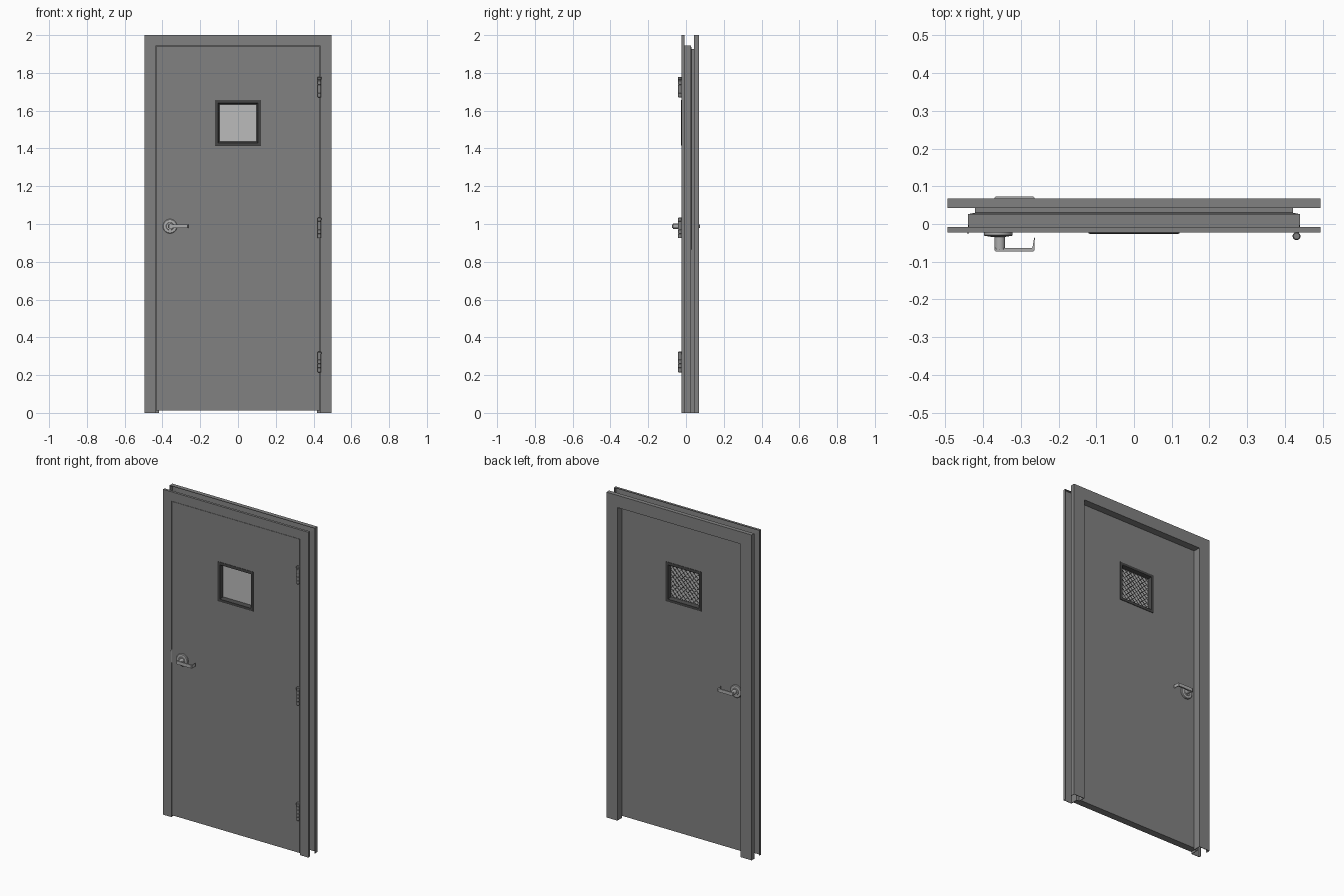
import bpy, bmesh, math
from mathutils import Matrix, Vector

if "Cube" in bpy.data.objects:
    bpy.data.objects.remove(bpy.data.objects["Cube"])


def material(name, v):
    m = bpy.data.materials.new(name)
    m.diffuse_color = (v, v, v, 1)
    m.use_nodes = True
    m.node_tree.nodes["Principled BSDF"].inputs["Base Color"].default_value = m.diffuse_color
    return m


STEEL = material("painted_steel", 0.22)
DARK = material("dark_trim", 0.06)
METAL = material("satin_metal", 0.42)
GLASS = material("pale_glass", 0.5)


def finish(name, bm, mat, smooth=False):
    """Turn a bmesh built in world space into an object."""
    bmesh.ops.recalc_face_normals(bm, faces=bm.faces)
    me = bpy.data.meshes.new(name)
    bm.to_mesh(me)
    bm.free()
    me.materials.append(mat)
    ob = bpy.data.objects.new(name, me)
    bpy.context.collection.objects.link(ob)
    if smooth:
        bpy.ops.object.select_all(action='DESELECT')
        ob.select_set(True)
        bpy.context.view_layer.objects.active = ob
        bpy.ops.object.shade_smooth_by_angle(angle=math.radians(35))
    return ob


def mirror_y(ob):
    md = ob.modifiers.new("both_sides", 'MIRROR')
    md.use_axis = (False, True, False)
    return ob


def box(name, x, y, z, mat):
    bm = bmesh.new()
    size = [b - a for a, b in (x, y, z)]
    mid = [(a + b) / 2 for a, b in (x, y, z)]
    bmesh.ops.create_cube(bm, size=1, matrix=Matrix.Translation(mid) @ Matrix.Diagonal((*size, 1)))
    return finish(name, bm, mat)


def lathe(name, profile, centre, axis, mat, n=32):
    """Revolve (radius, height) points about an axis through centre."""
    bm = bmesh.new()
    rot = Vector((0, 0, 1)).rotation_difference(Vector(axis)).to_matrix()
    rings = [[bm.verts.new(Vector(centre) + rot @ Vector((r * math.cos(a), r * math.sin(a), h)))
              for a in (2 * math.pi * i / n for i in range(n))] for r, h in profile]
    for p, q in zip(rings, rings[1:]):
        for i in range(n):
            bm.faces.new((p[i], p[(i + 1) % n], q[(i + 1) % n], q[i]))
    bm.faces.new(rings[0])
    bm.faces.new(rings[-1])
    return finish(name, bm, mat, True)


def rect_ring(name, rects, mat):
    """Closed ring skinned through rectangles (half width, z low, z high, y)."""
    bm = bmesh.new()
    loops = [[bm.verts.new((x, y, z)) for x, z in ((-w, a), (w, a), (w, b), (-w, b))]
             for w, a, b, y in rects]
    for p, q in zip(loops, loops[1:] + loops[:1]):
        for i in range(4):
            j = (i + 1) % 4
            bm.faces.new((p[i], p[j], q[j], q[i]))
    return finish(name, bm, mat)


# Folded sheet frame: open channel section swept up, across and down
section = [(0, -0.008), (0, -0.023), (0.057, -0.023), (0.057, 0.023),
           (0.075, 0.023), (0.075, 0.068), (0, 0.068), (0, 0.042)]
W = 0.494
bm = bmesh.new()
stations = [[bm.verts.new((s * (W - d), y, 0 if foot else 2 - d)) for d, y in section]
            for s, foot in ((-1, True), (-1, False), (1, False), (1, True))]
for p, q in zip(stations, stations[1:]):
    for i in range(len(section) - 1):
        bm.faces.new((p[i], p[i + 1], q[i + 1], q[i]))
frame = finish("door_frame", bm, STEEL)
# make the sheet normals face the room side so the thickness goes into the channel
header = min(frame.data.polygons, key=lambda f: (f.center - Vector((0, -0.023, 1.97))).length)
if header.normal.y > 0:
    frame.data.flip_normals()
sol = frame.modifiers.new("sheet_thickness", 'SOLIDIFY')
sol.thickness, sol.offset, sol.use_even_offset = 0.003, -1, True

# Door leaf with a window opening
WZ = 1.535
leaf, hole = (0.4345, 0.012, 1.941), (0.106, WZ - 0.106, WZ + 0.106)
rect_ring("door_leaf", [(*leaf, -0.022), (*leaf, 0.022), (*hole, 0.022), (*hole, -0.022)], STEEL)

# Window trim on both faces, glass and diagonal wire mesh
trim = [(0.121, -0.0215), (0.121, -0.025), (0.118, -0.026), (0.105, -0.026),
        (0.103, -0.022), (0.097, -0.005), (0.107, -0.005), (0.107, -0.0215)]
mirror_y(rect_ring("window_trim", [(w, WZ - w, WZ + w, y) for w, y in trim], DARK))
G = 0.1
box("window_glass", (-G, G), (-0.005, 0.003), (WZ - G, WZ + G), GLASS)
cu = bpy.data.curves.new("window_wire_mesh", 'CURVE')
cu.dimensions = '3D'
cu.bevel_depth, cu.bevel_resolution = 0.0014, 1
cu.materials.append(DARK)
for k in range(-6, 7):
    c = k * 0.029
    lo, hi = max(-G, c - G), min(G, c + G)
    for s in (1, -1):
        sp = cu.splines.new('POLY')
        sp.points.add(1)
        for pt, x in zip(sp.points, (lo, hi)):
            pt.co = (s * x, 0.004, WZ + c - x, 1)
bpy.context.collection.objects.link(bpy.data.objects.new("window_wire_mesh", cu))

# Lever handle on both faces: rose, neck and returned lever
HX, HZ = -0.36, 0.988
mirror_y(lathe("handle_rose", [(0.038, 0), (0.038, 0.008), (0.035, 0.011), (0.021, 0.012), (0.019, 0.014)],
               (HX, -0.021, HZ), (0, -1, 0), METAL, 40))
mirror_y(lathe("handle_neck", [(0.014, 0), (0.014, 0.047)], (HX + 0.004, -0.021, HZ), (0, -1, 0), METAL))
plan = [(-0.370, -0.064), (-0.370, -0.070), (-0.366, -0.073), (-0.268, -0.073), (-0.264, -0.070),
        (-0.263, -0.035), (-0.265, -0.037), (-0.269, -0.062), (-0.272, -0.064)]
bm = bmesh.new()
f = bm.faces.new([bm.verts.new((x, y, HZ - 0.01)) for x, y in plan])
ext = bmesh.ops.extrude_face_region(bm, geom=[f])
bmesh.ops.translate(bm, vec=(0, 0, 0.02), verts=[v for v in ext["geom"] if isinstance(v, bmesh.types.BMVert)])
mirror_y(finish("handle_lever", bm, METAL, True))

# Latch strike plate with its lip at the jamb
box("strike_plate", (-0.4372, -0.4355), (-0.02, 0.02), (HZ - 0.04, HZ + 0.04), METAL)
box("strike_lip", (-0.441, -0.4385), (-0.026, -0.02), (HZ - 0.035, HZ + 0.035), STEEL)

# Three hinges: knuckle barrel with pin cap, and leaf in the door gap
for i, z in enumerate((0.215, 0.925, 1.67)):
    barrel = [(0.007, 0), (0.0095, 0.002)]
    for h in (0.023, 0.045, 0.067, 0.089):
        barrel += [(0.0095, h - 0.001), (0.0085, h), (0.0095, h + 0.001)]
    barrel += [(0.0095, 0.096), (0.0105, 0.097), (0.0105, 0.106), (0.008, 0.109)]
    lathe(f"hinge_barrel_{i + 1}", barrel, (0.431, -0.032, z), (0, 0, 1), STEEL, 20)
    box(f"hinge_leaf_{i + 1}", (0.4335, 0.4375), (-0.032, 0.015), (z + 0.002, z + 0.107), STEEL)
